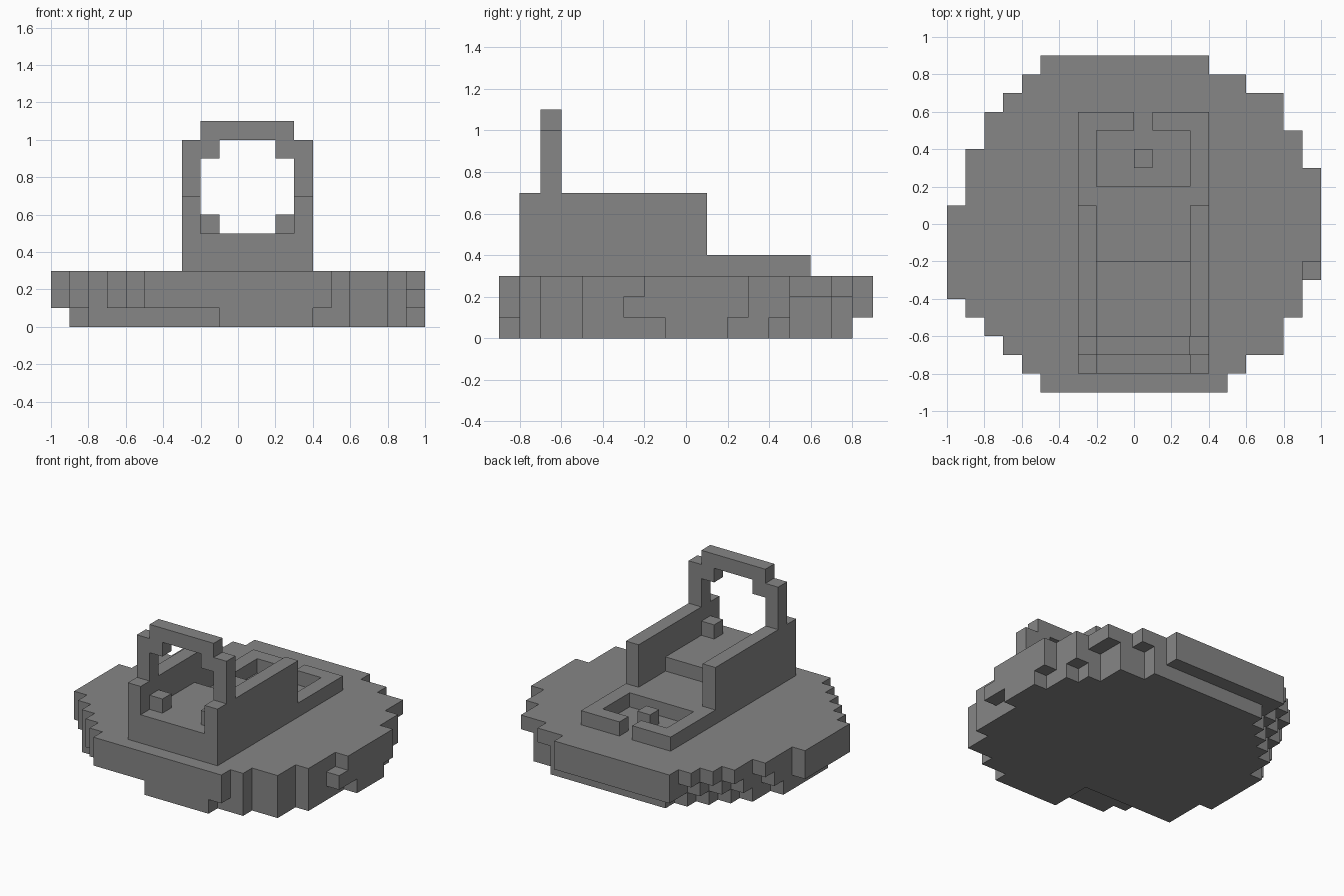
import bpy
import bmesh
from mathutils import Vector

UNIT = 0.1

if "Cube" in bpy.data.objects:
    bpy.data.objects.remove(bpy.data.objects["Cube"], do_unlink=True)

grey = bpy.data.materials.new("stone grey")
grey.use_nodes = True
colour = (0.24, 0.24, 0.24, 1)
grey.diffuse_color = colour
grey.node_tree.nodes["Principled BSDF"].inputs["Base Color"].default_value = colour


def box(x, y, z):
    """Set of unit cells filling three (start, end) ranges."""
    return {(i, j, k) for i in range(*x) for j in range(*y) for k in range(*z)}


# Round base: runs of rows from front to back as (row count, left, right)
RUNS = [(1, -5, 5), (1, -6, 6), (1, -7, 8), (1, -8, 8), (1, -9, 9), (2, -10, 9 + 1),
        (3, -10, 10), (2, -9, 10), (1, -9, 9), (1, -8, 9), (1, -8, 8),
        (1, -7, 8), (1, -6, 6), (1, -5, 4)]
base = set()
row = -9
for count, left, right in RUNS:
    base |= box((left, right), (row, row + count), (0, 3))
    row += count

# Stepped undercuts around the rim
LOW, MID, TOP, UNDER = (0, 1), (1, 2), (2, 3), (0, 2)
base -= box((9, 10), (-4, -3), (0, 3))
base -= box((9, 10), (-3, -2), TOP)
base -= box((7, 8), (5, 7), UNDER)
base -= box((5, 6), (7, 8), UNDER)
for step in range(3):
    base -= box((-6 - step, -5 - step), (7 - step, 8 - step), MID)
base -= box((-9, -8), (3, 4), MID)
for step in range(4):
    base -= box((-10, -4 - step), (7 - step, 8 - step), LOW)
base -= box((-10, -8), (2, 4), LOW)
base -= box((-10, -9), (-9, 9), LOW)
base -= box((-10, -8), (-9, -3), LOW)
base -= box((-10, -1), (-9, -6), LOW)
base -= box((4, 6), (-9, -8), LOW)
base -= box((-10, 10), (8, 9), LOW)
base -= box((9, 10), (-9, -1), LOW)
base -= box((9, 10), (2, 9), LOW)
base -= box((8, 9), (4, 9), LOW)

# Low platform with a sunken basin and a gap in its back rim
platform = box((-3, 4), (-8, 6), (3, 4))
platform -= box((-2, 3), (2, 5), (3, 4))
platform -= box((0, 1), (5, 6), (3, 4))
basin_block = box((0, 1), (3, 4), (3, 4))

# Raised floor between two long walls
raised_floor = box((-2, 3), (-8, -2), (4, 5))
left_wall = box((3, 4), (-8, 1), (4, 7))
right_wall = box((-3, -2), (-8, 1), (4, 7))

# Arch: two posts, a lintel and four corner blocks
ROW = (-7, -6)
arch = box((-2, 3), ROW, (10, 11))
for post, corner in ((-3, -2), (3, 2)):
    arch |= box((post, post + 1), ROW, (7, 10))
    for level in (5, 9):
        arch |= box((corner, corner + 1), ROW, (level, level + 1))

parts = {"round_base": base, "platform": platform, "basin_block": basin_block,
         "raised_floor": raised_floor, "left_wall": left_wall,
         "right_wall": right_wall, "arch": arch}
solid = set().union(*parts.values())


def build(name, cells):
    """Skin the cells with only the faces that are exposed to air."""
    bm = bmesh.new()
    verts = {}
    for cell in sorted(cells):
        for axis in range(3):
            for side in (0, 1):
                normal = [0, 0, 0]
                normal[axis] = 2 * side - 1
                if tuple(c + n for c, n in zip(cell, normal)) in solid:
                    continue
                u, v = (axis + 1) % 3, (axis + 2) % 3
                loop = []
                for du, dv in ((0, 0), (1, 0), (1, 1), (0, 1)):
                    p = list(cell)
                    p[axis] += side
                    p[u] += du
                    p[v] += dv
                    key = tuple(p)
                    if key not in verts:
                        verts[key] = bm.verts.new(Vector(key) * UNIT)
                    loop.append(verts[key])
                bm.faces.new(loop if side else loop[::-1])
    mesh = bpy.data.meshes.new(name)
    bm.to_mesh(mesh)
    bm.free()
    mesh.materials.append(grey)
    bpy.context.collection.objects.link(bpy.data.objects.new(name, mesh))


for part_name, part_cells in parts.items():
    build(part_name, part_cells)
